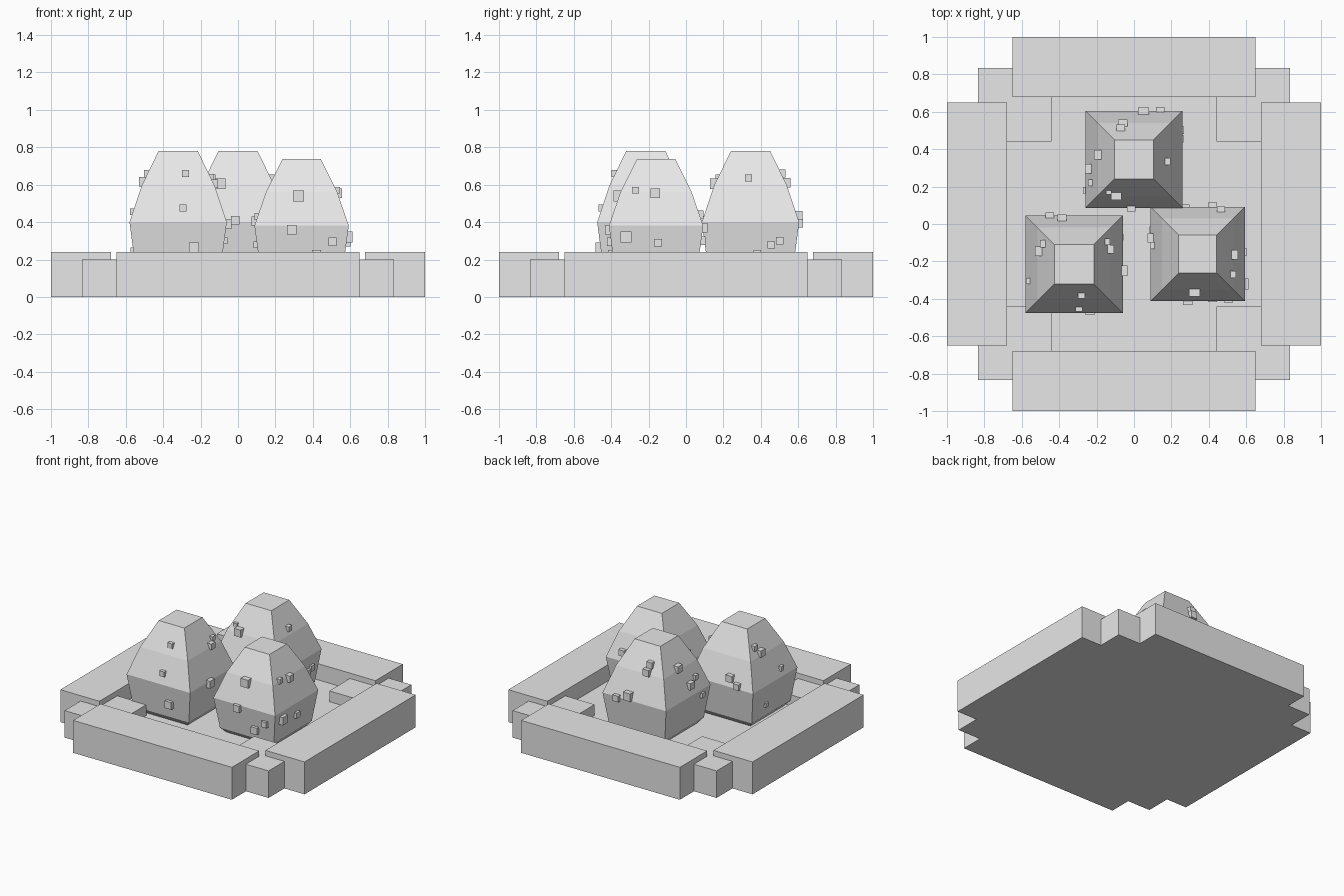
import bpy, bmesh

mat = bpy.data.materials.new("pale_grey")
mat.diffuse_color = (0.8, 0.8, 0.8, 1)


def finish(bm, name):
    bmesh.ops.recalc_face_normals(bm, faces=bm.faces)
    me = bpy.data.meshes.new(name)
    bm.to_mesh(me)
    bm.free()
    me.materials.append(mat)
    ob = bpy.data.objects.new(name, me)
    bpy.context.collection.objects.link(ob)
    return ob


def add_box(bm, lo, hi):
    vs = bmesh.ops.create_cube(bm, size=1)["verts"]
    for v in vs:
        for i in range(3):
            v.co[i] = lo[i] if v.co[i] < 0 else hi[i]


def box(name, lo, hi):
    bm = bmesh.new()
    add_box(bm, lo, hi)
    finish(bm, name)


# Nest: floor, four side beams, four lower corner blocks
box("nest_floor", (-0.69, -0.69, 0), (0.69, 0.69, 0.12))
box("nest_front", (-0.65, -1, 0), (0.65, -0.68, 0.24))
box("nest_back", (-0.65, 0.68, 0), (0.65, 1, 0.24))
box("nest_left", (-1, -0.65, 0), (-0.68, 0.65, 0.24))
box("nest_right", (0.68, -0.65, 0), (1, 0.65, 0.24))
for sx in (-1, 1):
    for sy in (-1, 1):
        xs = sorted((0.44 * sx, 0.835 * sx))
        ys = sorted((0.44 * sy, 0.835 * sy))
        box("nest_corner", (xs[0], ys[0], 0), (xs[1], ys[1], 0.2))

# Egg profile: (half width, height), square in plan
PROFILE = [(0.16, 0.08), (0.228, 0.16), (0.26, 0.40), (0.195, 0.595), (0.105, 0.78)]


def half_width(prof, z):
    for (h0, z0), (h1, z1) in zip(prof, prof[1:]):
        if z0 <= z <= z1:
            return h0 + (h1 - h0) * (z - z0) / (z1 - z0)
    return prof[-1][0]


def egg(name, cx, cy, s, specks):
    prof = [(h * (s + 1) / 2 if s < 1 else h, 0.08 + (z - 0.08) * s) for h, z in PROFILE]
    bm = bmesh.new()
    rings = [[bm.verts.new((cx + sx * h, cy + sy * h, z))
              for sx, sy in ((-1, -1), (1, -1), (1, 1), (-1, 1))] for h, z in prof]
    for a, b in zip(rings, rings[1:]):
        for i in range(4):
            j = (i + 1) % 4
            bm.faces.new((a[i], a[j], b[j], b[i]))
    bm.faces.new(rings[0][::-1])
    bm.faces.new(rings[-1])
    finish(bm, name)
    # Speckles: little cubes half sunk into each side
    bm = bmesh.new()
    for side, items in specks.items():
        for t, z, size in items:
            h = half_width(prof, z)
            c = {"front": (t, cy - h, z), "back": (t, cy + h, z),
                 "left": (cx - h, t, z), "right": (cx + h, t, z)}[side]
            r = size / 2
            add_box(bm, [k - r for k in c], [k + r for k in c])
    finish(bm, name + "_speckles")


# Speckles per side: (position along side, height, size)
egg("left_egg", -0.32, -0.215, 1, {
    "front": [(-0.28, 0.66, 0.038), (-0.295, 0.475, 0.038), (-0.235, 0.265, 0.053)],
    "left": [(-0.105, 0.66, 0.04), (-0.145, 0.615, 0.05), (-0.305, 0.455, 0.034), (-0.13, 0.25, 0.03)],
    "right": [(-0.095, 0.64, 0.035), (-0.135, 0.605, 0.045), (-0.25, 0.39, 0.055), (-0.07, 0.30, 0.035)],
    "back": [(-0.45, 0.42, 0.045), (-0.385, 0.46, 0.05)]})
egg("right_egg", 0.34, -0.16, 0.94, {
    "front": [(0.323, 0.54, 0.06), (0.287, 0.36, 0.05), (0.505, 0.295, 0.043), (0.42, 0.225, 0.05)],
    "left": [(-0.075, 0.405, 0.05), (-0.115, 0.43, 0.035), (-0.03, 0.28, 0.035)],
    "right": [(-0.165, 0.555, 0.05), (-0.27, 0.57, 0.036), (-0.32, 0.32, 0.058), (-0.15, 0.29, 0.042)],
    "back": [(0.42, 0.37, 0.05), (0.465, 0.44, 0.045), (0.275, 0.30, 0.045)]})
egg("back_egg", 0, 0.345, 1, {
    "front": [(-0.095, 0.605, 0.055), (-0.135, 0.64, 0.03), (-0.015, 0.41, 0.045)],
    "left": [(0.37, 0.61, 0.052), (0.295, 0.47, 0.05), (0.22, 0.50, 0.036), (0.18, 0.36, 0.035)],
    "right": [(0.335, 0.635, 0.038), (0.455, 0.28, 0.04), (0.50, 0.30, 0.04), (0.38, 0.23, 0.04)],
    "back": [(-0.06, 0.61, 0.05), (-0.07, 0.66, 0.045), (0.05, 0.43, 0.058), (0.14, 0.395, 0.045)]})
